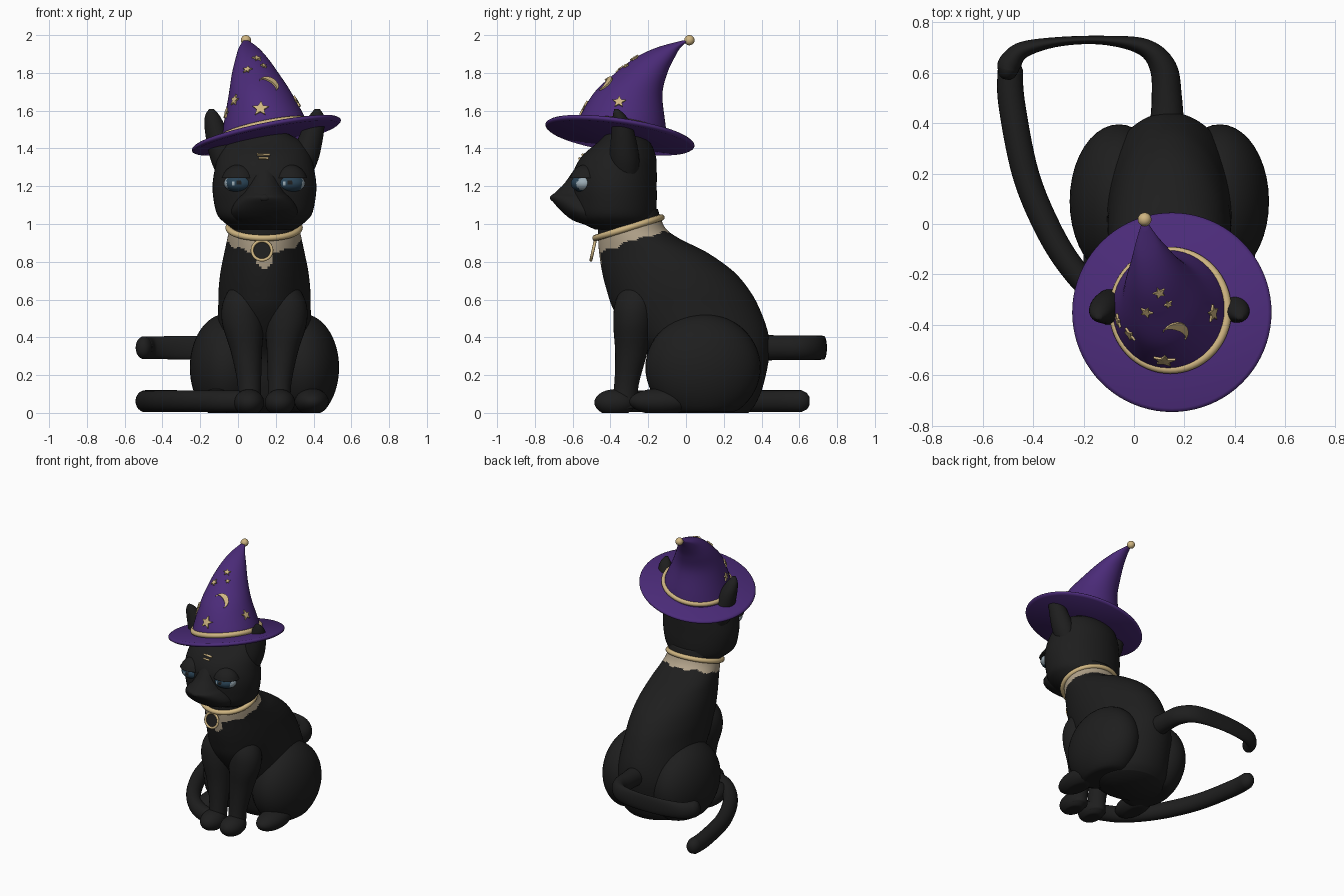
import bpy, bmesh, math
from mathutils import Vector
from mathutils.bvhtree import BVHTree

if "Cube" in bpy.data.objects:
    bpy.data.objects.remove(bpy.data.objects["Cube"])

CX = 0.14  # centre line of the seated body


def material(name, r, g, b):
    m = bpy.data.materials.new(name)
    m.diffuse_color = (r, g, b, 1)
    m.use_nodes = True
    m.node_tree.nodes["Principled BSDF"].inputs["Base Color"].default_value = m.diffuse_color
    return m


BLACK = material("black fur", 0.013, 0.013, 0.013)
PURPLE = material("purple felt", 0.07, 0.024, 0.19)
GOLD = material("gold", 0.62, 0.46, 0.22)
TAN = material("tan fur", 0.45, 0.37, 0.26)
BLUE = material("iris blue", 0.022, 0.055, 0.09)
PALE = material("eye pale", 0.32, 0.4, 0.45)


def finish(name, bm, mats, rule=None, smooth=True):
    bmesh.ops.recalc_face_normals(bm, faces=bm.faces)
    me = bpy.data.meshes.new(name)
    if rule:
        for f in bm.faces:
            f.material_index = rule(f.calc_center_median())
    for f in bm.faces:
        f.smooth = smooth
    bm.to_mesh(me)
    bm.free()
    for m in mats:
        me.materials.append(m)
    ob = bpy.data.objects.new(name, me)
    bpy.context.collection.objects.link(ob)
    return ob


def spline(pts, steps):
    """Catmull-Rom interpolation of equal-length tuples."""
    if steps < 2:
        return pts
    out = []
    p = [pts[0]] + list(pts) + [pts[-1]]
    for i in range(1, len(p) - 2):
        for s in range(steps):
            t = s / steps
            out.append([0.5 * (2 * b + (c - a) * t + (2 * a - 5 * b + 4 * c - d) * t * t
                               + (3 * b - a - 3 * c + d) * t ** 3)
                        for a, b, c, d in zip(*p[i - 1:i + 3])])
    return out + [list(pts[-1])]


def skin(name, rings, mats, rule=None):
    bm = bmesh.new()
    vs = [[bm.verts.new(c) for c in r] for r in rings]
    n = len(vs[0])
    for a, b in zip(vs, vs[1:]):
        for i in range(n):
            bm.faces.new((a[i], a[(i + 1) % n], b[(i + 1) % n], b[i]))
    bm.faces.new(vs[0])
    bm.faces.new(vs[-1])
    return finish(name, bm, mats, rule)


def loft(name, rings, mats, rule=None, steps=6, segs=48):
    """Stack of ellipses (x, y, z, rx, ry, tilt); tilt 1 follows the hat brim."""
    out = []
    for x, y, z, rx, ry, tilt in spline(rings, steps):
        ring = []
        for k in range(segs):
            a = 2 * math.pi * k / segs
            dx, dy = rx * math.cos(a), ry * math.sin(a)
            ring.append((x + dx, y + dy, z + tilt * (0.2 * dx - 0.14 * dy)))
        out.append(ring)
    return skin(name, out, mats, rule)


def profile(rows):
    """Rows of (z, front y, back y, half width) to ellipses."""
    return [(CX, (f + b) / 2, z, h, (b - f) / 2, 0) for z, f, b, h in rows]


def sweep(name, pts, mats, segs=24):
    """Level tube through (x, y, z, half width, half height) with rounded ends."""
    path = [Vector(p) for p in spline(pts, 8)]
    rings = []
    for i, p in enumerate(path):
        t = (path[min(i + 1, len(path) - 1)] - path[max(i - 1, 0)]).to_3d().normalized()
        side = Vector((t.y, -t.x, 0))
        o = Vector(p[:3])

        def ring(shift, k):
            return [o + t * shift + side * (k * p[3] * math.cos(a)) + Vector((0, 0, k * p[4] * math.sin(a)))
                    for a in (2 * math.pi * j / segs for j in range(segs))]
        ends = [(p[3] * s, c) for s, c in ((0.9, 0.35), (0.6, 0.75))]
        if i == 0:
            rings += [ring(-s, c) for s, c in ends]
        rings.append(ring(0, 1))
        if i == len(path) - 1:
            rings += [ring(s, c) for s, c in reversed(ends)]
    return skin(name, rings, mats)


def blob(name, c, r, mats, rule=None, floor=None):
    bm = bmesh.new()
    bmesh.ops.create_uvsphere(bm, u_segments=40, v_segments=28, radius=1)
    for v in bm.verts:
        v.co = Vector([c[i] + v.co[i] * r[i] for i in range(3)])
        if floor is not None:
            v.co.z = max(v.co.z, floor)
    return finish(name, bm, mats, rule)


def hoop(name, c, rx, ry, tube, ex, ey, mats):
    """Elliptical ring spanned by the unit axes ex and ey."""
    ex, ey, c = Vector(ex).normalized(), Vector(ey).normalized(), Vector(c)
    up = ex.cross(ey)
    bm = bmesh.new()
    n, m = 64, 12
    g = []
    for i in range(n):
        a = 2 * math.pi * i / n
        d = ex * math.cos(a) + ey * math.sin(a)
        base = c + ex * rx * math.cos(a) + ey * ry * math.sin(a)
        g.append([bm.verts.new(base + d * tube * math.cos(b) + up * tube * math.sin(b))
                  for b in (2 * math.pi * j / m for j in range(m))])
    for i in range(n):
        for j in range(m):
            k, l = (i + 1) % n, (j + 1) % m
            bm.faces.new((g[i][j], g[k][j], g[k][l], g[i][l]))
    return finish(name, bm, mats)


def plate(name, x, z, pts, faces, target):
    """Thin gold plate laid on the target's front at (x, z), following its slope."""
    bt = bmesh.new()
    bt.from_mesh(target.data)
    tree = BVHTree.FromBMesh(bt)
    bt.free()
    c, n, _, _ = tree.ray_cast(Vector((x, -3, z)), Vector((0, 1, 0)))
    u = Vector((0, 0, 1)).cross(n).normalized()
    w = n.cross(u)
    bm = bmesh.new()
    vs = []
    for a, b in pts:
        q = c + u * a + w * b
        hit, nor, _, _ = tree.ray_cast(q + n * 0.1, -n)
        vs.append(bm.verts.new(hit + nor * 0.005 if hit else q))
    for f in faces:
        bm.faces.new([vs[i] for i in f])
    ob = finish(name, bm, [GOLD], smooth=False)
    mod = ob.modifiers.new("thickness", "SOLIDIFY")
    mod.thickness, mod.offset = 0.009, 0


# Torso with a tan bib under the collar
def bib(p):
    drop = p.z - (0.98 + 0.31 * (p.y + 0.305))
    ragged = 0.006 * math.sin(p.x * 60) + 0.005 * math.sin(p.y * 75)
    front = p.y < -0.3 and math.hypot(p.x - CX, (p.z - 0.83) * 0.65) < 0.045
    return 1 if drop < 0 and (drop > -0.08 + ragged or front) else 0


loft("torso", profile([(0.0, -0.06, 0.33, 0.22), (0.05, -0.12, 0.37, 0.25), (0.15, -0.16, 0.41, 0.255),
                       (0.3, -0.2, 0.44, 0.26), (0.42, -0.3, 0.435, 0.25), (0.55, -0.385, 0.39, 0.245),
                       (0.65, -0.42, 0.335, 0.243), (0.75, -0.445, 0.25, 0.232), (0.85, -0.46, 0.11, 0.212),
                       (0.92, -0.465, -0.03, 0.197), (0.98, -0.465, -0.11, 0.185),
                       (1.08, -0.45, -0.15, 0.17)]), [BLACK, TAN], bib, steps=8, segs=96)

# Legs and paws on both sides
for s, side in ((-1, "left"), (1, "right")):
    blob("haunch_" + side, (CX + s * 0.2, 0.09, 0.24), (0.195, 0.305, 0.285), [BLACK], floor=0.005)
    blob("hind_paw_" + side, (CX + s * 0.25, -0.13, 0.06), (0.09, 0.17, 0.07), [BLACK], floor=0)
    loft("front_leg_" + side, [(CX + s * 0.08, -0.33, 0.02, 0.06, 0.07, 0),
                               (CX + s * 0.08, -0.315, 0.15, 0.062, 0.065, 0),
                               (CX + s * 0.095, -0.29, 0.32, 0.082, 0.085, 0),
                               (CX + s * 0.115, -0.28, 0.48, 0.11, 0.105, 0),
                               (CX + s * 0.115, -0.27, 0.6, 0.1, 0.1, 0),
                               (CX + s * 0.09, -0.25, 0.72, 0.05, 0.05, 0)], [BLACK], segs=32)
    blob("front_paw_" + side, (CX + s * 0.082, -0.375, 0.055), (0.08, 0.11, 0.07), [BLACK], floor=0)

# Tail in two separate pieces
sweep("tail_upper", [(0.13, 0.36, 0.345, 0.07, 0.07), (0.13, 0.5, 0.345, 0.06, 0.065),
                     (0.115, 0.62, 0.345, 0.053, 0.065), (0.04, 0.7, 0.345, 0.035, 0.064),
                     (-0.12, 0.728, 0.345, 0.018, 0.063), (-0.3, 0.722, 0.345, 0.019, 0.062),
                     (-0.44, 0.69, 0.345, 0.033, 0.06), (-0.49, 0.64, 0.345, 0.045, 0.06),
                     (-0.5, 0.61, 0.345, 0.042, 0.06)], [BLACK])
sweep("tail_lower", [(-0.49, 0.61, 0.062, 0.05, 0.058), (-0.485, 0.48, 0.062, 0.053, 0.058),
                     (-0.43, 0.2, 0.062, 0.053, 0.058), (-0.34, -0.02, 0.062, 0.052, 0.058),
                     (-0.24, -0.18, 0.062, 0.05, 0.057), (-0.12, -0.3, 0.062, 0.05, 0.057),
                     (0.0, -0.36, 0.062, 0.05, 0.057)], [BLACK])

# Head, muzzle and ears
head = loft("head", profile([(0.97, -0.48, -0.2, 0.16), (1.01, -0.56, -0.17, 0.215), (1.05, -0.59, -0.16, 0.25),
                             (1.12, -0.6, -0.155, 0.268), (1.2, -0.605, -0.155, 0.275),
                             (1.28, -0.595, -0.155, 0.265), (1.36, -0.55, -0.16, 0.245),
                             (1.43, -0.47, -0.19, 0.205), (1.48, -0.42, -0.25, 0.12)]), [BLACK])
loft("muzzle", profile([(0.995, -0.53, -0.42, 0.1), (1.02, -0.6, -0.4, 0.15), (1.06, -0.652, -0.4, 0.175),
                        (1.1, -0.69, -0.4, 0.165), (1.14, -0.716, -0.4, 0.135), (1.165, -0.695, -0.4, 0.11),
                        (1.21, -0.648, -0.4, 0.09), (1.26, -0.612, -0.4, 0.08),
                        (1.32, -0.57, -0.42, 0.06)]), [BLACK])
blob("nose", (CX, -0.702, 1.138), (0.03, 0.018, 0.018), [BLACK])

for s, side in ((-1, "left"), (1, "right")):
    loft("ear_" + side, [(CX + s * 0.18, -0.32, 1.22, 0.05, 0.06, 0), (CX + s * 0.21, -0.325, 1.34, 0.075, 0.078, 0),
                         (CX + s * 0.255, -0.335, 1.49, 0.06, 0.06, 0), (CX + s * 0.275, -0.352, 1.57, 0.04, 0.036, 0),
                         (CX + s * 0.28, -0.37, 1.61, 0.012, 0.01, 0)], [BLACK], segs=32)
    ex = CX + s * 0.135

    # Blue iris with pale corners, a glint and a dark pupil
    def eye_rule(p, ex=ex):
        d = math.hypot(p.x - ex, p.z - 1.22)
        if math.hypot(p.x - ex + 0.03, p.z - 1.215) < 0.01:
            return 1
        return 2 if d < 0.014 else 0 if d < 0.066 else 1
    blob("eye_" + side, (ex, -0.54, 1.215), (0.08, 0.07, 0.048), [BLUE, PALE, BLACK], eye_rule)
    blob("eyelid_" + side, (ex, -0.53, 1.215), (0.095, 0.087, 0.1), [BLACK], floor=1.243)

# Forehead mark
for z, w in ((1.365, 0.035), (1.345, 0.025)):
    plate("forehead_mark", CX - 0.005, z, [(-w, -0.005), (w, -0.005), (w, 0.005), (-w, 0.005)],
          [(0, 1, 2, 3)], head)

# Collar and round pendant
hoop("collar", (CX - 0.002, -0.305, 0.98), 0.188, 0.183, 0.017, (1, 0, 0), (0, 1, 0.31), [GOLD])
hoop("pendant_rim", (0.127, -0.492, 0.86), 0.052, 0.052, 0.008, (1, 0, 0), (0, 0.22, 1), [GOLD])
disc = bmesh.new()
bmesh.ops.create_circle(disc, cap_ends=True, segments=40, radius=0.052)
for v in disc.verts:
    v.co = (0.127 + v.co.x, -0.49 + v.co.y * 0.21, 0.86 + v.co.y * 0.977)
finish("pendant_disc", disc, [BLACK], smooth=False)

# Hat: tilted brim, bent cone, band and tip bead
loft("hat_brim", [(0.15, -0.35, 1.47 + z, r, r, 1) for r, z in
                  ((0.02, -0.015), (0.38, -0.015), (0.392, -0.007), (0.395, 0), (0.392, 0.007),
                   (0.38, 0.015), (0.02, 0.015))], [PURPLE], steps=1, segs=80)
cone = loft("hat_cone", [(0.14, -0.34, 1.47, 0.232, 0.24, 1), (0.135, -0.335, 1.54, 0.215, 0.228, 0.8),
                         (0.115, -0.305, 1.69, 0.165, 0.18, 0.3), (0.09, -0.235, 1.8, 0.122, 0.136, 0.1),
                         (0.072, -0.165, 1.88, 0.084, 0.104, 0), (0.055, -0.09, 1.935, 0.05, 0.062, 0),
                         (0.042, 0.0, 1.972, 0.012, 0.016, 0)], [PURPLE])
hoop("hat_band", (0.144, -0.342, 1.5), 0.23, 0.236, 0.018, (1, 0, 0.2), (0, 1, -0.14), [GOLD])
blob("hat_bead", (0.042, 0.018, 1.973), (0.027, 0.027, 0.027), [GOLD])

# Stars and crescent moon on the front of the hat
for x, z, r in ((0.12, 1.61, 0.045), (-0.015, 1.655, 0.032), (0.05, 1.815, 0.026), (0.1, 1.875, 0.026),
                (0.135, 1.835, 0.018), (0.31, 1.645, 0.036), (-0.06, 1.585, 0.03)):
    pts = [(0, 0)] + [(math.sin(k * math.pi / 5) * r * (0.45 if k % 2 else 1),
                       math.cos(k * math.pi / 5) * r * (0.45 if k % 2 else 1)) for k in range(10)]
    plate("hat_star", x, z, pts, [(0, k + 1, (k + 1) % 10 + 1) for k in range(10)], cone)
arc = [math.radians(-60 + 20 * k) for k in range(11)]
moon = [(0.05 * math.cos(a), 0.055 * math.sin(a)) for a in arc]
moon += [(x - 0.03 * math.sin(math.pi * (k + 0.4) / 10.8), z - 0.017 * math.sin(math.pi * (k + 0.4) / 10.8))
         for k, (x, z) in enumerate(moon)]
plate("hat_moon", 0.165, 1.74, moon, [(k, k + 1, k + 12, k + 11) for k in range(10)], cone)
